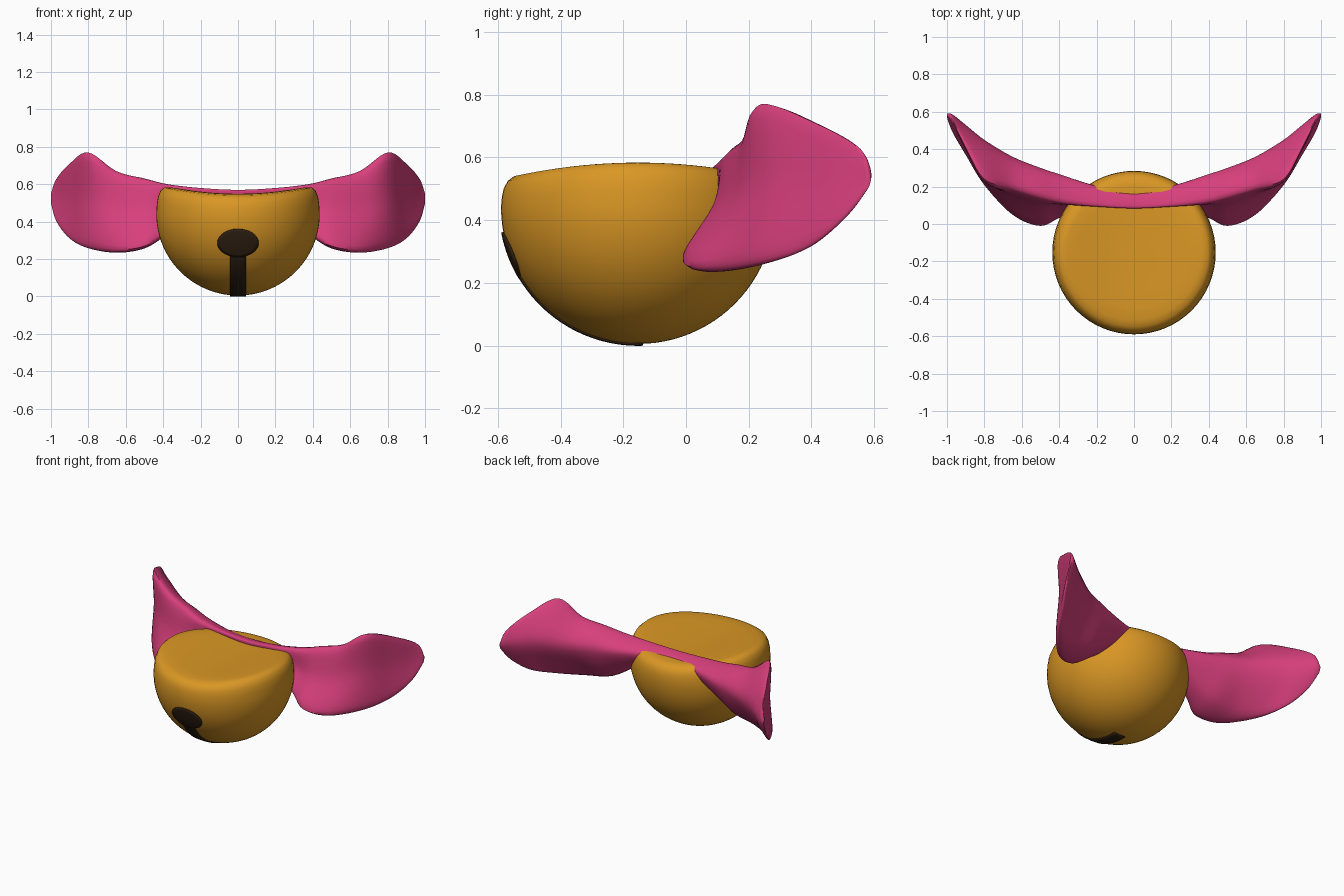
import bpy, bmesh, math
from mathutils import Vector

cube = bpy.data.objects.get("Cube")
if cube:
    bpy.data.objects.remove(cube, do_unlink=True)


def material(name, color):
    mat = bpy.data.materials.new(name)
    mat.use_nodes = True
    mat.diffuse_color = (*color, 1)
    mat.node_tree.nodes["Principled BSDF"].inputs["Base Color"].default_value = (*color, 1)
    return mat


gold = material("gold", (0.70, 0.31, 0.018))
pink = material("pink", (0.68, 0.05, 0.20))
dark = material("dark brown", (0.028, 0.014, 0.006))


def loft(name, rings, mat, closed=True, caps=False):
    """Skin a list of equally long point rings."""
    bm = bmesh.new()
    rows = [[bm.verts.new(p) for p in ring] for ring in rings]
    count = len(rows[0])
    for a, b in zip(rows, rows[1:]):
        for i in range(count if closed else count - 1):
            j = (i + 1) % count
            bm.faces.new((a[i], a[j], b[j], b[i]))
    if caps:
        bm.faces.new(rows[0])
        bm.faces.new(rows[-1])
    bmesh.ops.remove_doubles(bm, verts=bm.verts, dist=0.0001)
    bmesh.ops.recalc_face_normals(bm, faces=bm.faces)
    mesh = bpy.data.meshes.new(name)
    bm.to_mesh(mesh)
    bm.free()
    mesh.materials.append(mat)
    obj = bpy.data.objects.new(name, mesh)
    bpy.context.collection.objects.link(obj)
    bpy.ops.object.select_all(action="DESELECT")
    obj.select_set(True)
    bpy.context.view_layer.objects.active = obj
    bpy.ops.object.shade_smooth_by_angle(angle=math.radians(50))
    return obj


def spline(points, steps, closed=False):
    """Smooth curve passing through all points."""
    n = len(points)
    out = []
    for i in range(n if closed else n - 1):
        if closed:
            a, b, c, d = (points[(i + k) % n] for k in (-1, 0, 1, 2))
        else:
            a, b, c, d = (points[min(max(i + k, 0), n - 1)] for k in (-1, 0, 1, 2))
        for s in range(steps):
            t = s / steps
            out.append(b + (c - a) * (t / 2) + (a * 2 - b * 5 + c * 4 - d) * (t * t / 2)
                       + (b * 3 - a - c * 3 + d) * (t ** 3 / 2))
    if not closed:
        out.append(points[-1])
    return out


# Bell: spherical bowl with a rounded rim and a saddle-shaped top
RADIUS = 0.437
CENTER = Vector((0, -0.153, 0.442))
SIDES = 64

profile = []
for k in range(25):
    angle = math.pi / 2 * k / 24
    profile.append((RADIUS * math.sin(angle), CENTER.z - RADIUS * math.cos(angle)))
profile += [(0.434, 0.475), (0.428, 0.502), (0.415, 0.525), (0.395, 0.54),
            (0.36, 0.547), (0.3, 0.549), (0.2, 0.548), (0.1, 0.547), (0, 0.547)]


def bell_point(r, z, angle):
    x, y = r * math.sin(angle), r * math.cos(angle)
    weight = min(max((z - CENTER.z) / 0.1, 0), 1)
    return Vector((x, y + CENTER.y, z + 0.28 * x * x * weight))


loft("bell", [[bell_point(r, z, 2 * math.pi * k / SIDES) for k in range(SIDES)]
              for r, z in profile], gold)


# Dark opening: a round hole and a slit, laid on the bowl as thin plates
def thin(obj):
    mod = obj.modifiers.new("thickness", "SOLIDIFY")
    mod.thickness = 0.008
    mod.offset = 0


def on_bowl(x, z, lift):
    dz = z - CENTER.z
    return Vector((x, CENTER.y - math.sqrt((RADIUS + lift) ** 2 - x * x - dz * dz), z))


hole = [[on_bowl(0.11 * f / 6 * math.cos(a), 0.287 + 0.074 * f / 6 * math.sin(a), 0.003)
         for a in (2 * math.pi * k / 40 for k in range(40))] for f in range(7)]
thin(loft("bell_hole", hole, dark))

slit = []
for k in range(25):
    angle = math.radians(-2 + 66 * k / 24)
    row = []
    for x in (-0.042, -0.02, 0, 0.02, 0.042):
        r = math.sqrt((RADIUS + 0.002) ** 2 - x * x)
        row.append(CENTER + Vector((x, -r * math.sin(angle), -r * math.cos(angle))))
    slit.append(row)
thin(loft("bell_slit", slit, dark, closed=False))


# Ribbon: x, then (y, z) of front bottom, back bottom, back top and ridge
sections = [
    (0.0, (0.08, 0.50), (0.14, 0.50), (0.16, 0.55), (0.09, 0.57)),
    (0.2, (0.07, 0.46), (0.17, 0.47), (0.20, 0.54), (0.10, 0.58)),
    (0.38, (0.04, 0.34), (0.17, 0.36), (0.26, 0.53), (0.12, 0.60)),
    (0.5, (-0.01, 0.27), (0.18, 0.30), (0.30, 0.53), (0.15, 0.63)),
    (0.65, (0.05, 0.25), (0.20, 0.28), (0.36, 0.53), (0.195, 0.67)),
    (0.8, (0.21, 0.28), (0.30, 0.30), (0.45, 0.56), (0.24, 0.77)),
    (0.9, (0.37, 0.33), (0.42, 0.34), (0.53, 0.55), (0.41, 0.71)),
    (0.97, (0.49, 0.41), (0.52, 0.42), (0.585, 0.54), (0.55, 0.63)),
    (1.0, (0.57, 0.50), (0.58, 0.50), (0.59, 0.53), (0.58, 0.55)),
]


def ribbon_ring(x, section):
    pts = [Vector((x, y, z)) for y, z in section]
    hollow = (pts[0] + pts[3]) / 2
    hollow.y += 0.02 * math.sin(math.pi * abs(x))
    return spline(pts + [hollow], 6, closed=True)


half = [ribbon_ring(s[0], s[1:]) for s in sections]
other = [ribbon_ring(-s[0], s[1:]) for s in sections[:0:-1]]
strands = [spline(list(strand), 6) for strand in zip(*(other + half))]
loft("ribbon", list(zip(*strands)), pink, caps=True)
